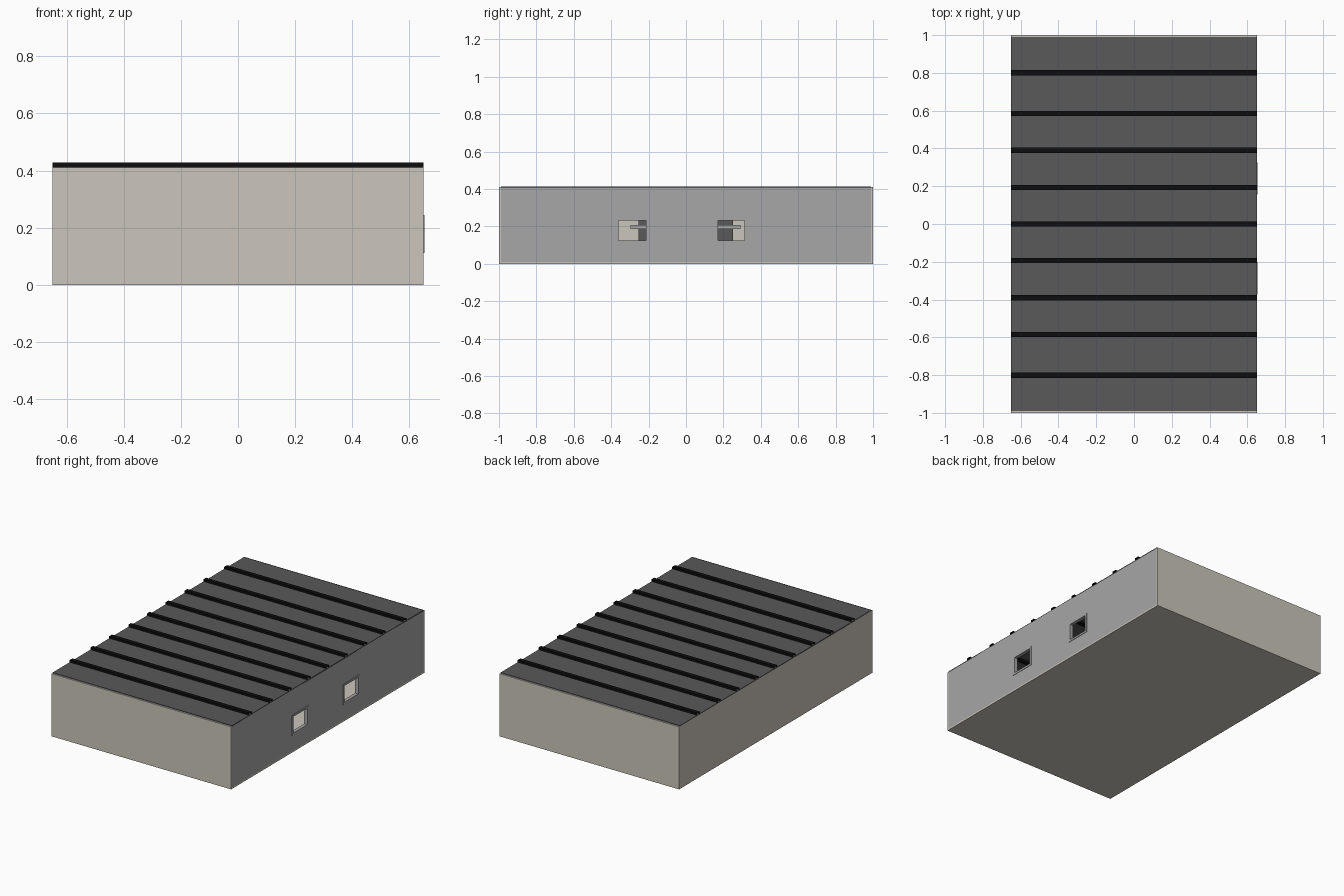
import bpy, bmesh

if "Cube" in bpy.data.objects:
    bpy.data.objects.remove(bpy.data.objects["Cube"])


def material(name, rgb):
    m = bpy.data.materials.new(name)
    m.diffuse_color = (*rgb, 1)
    m.use_nodes = True
    m.node_tree.nodes["Principled BSDF"].inputs["Base Color"].default_value = m.diffuse_color
    return m


BEIGE = material("beige plaster", (0.60, 0.565, 0.495))
GREY = material("grey wall", (0.385, 0.385, 0.385))
DARK = material("dark grey", (0.10, 0.10, 0.10))
BLACK = material("black beam", (0.004, 0.004, 0.004))
W, L, H, T = 0.65, 1.0, 0.41, 0.01


def finish(name, bm, mat):
    bmesh.ops.recalc_face_normals(bm, faces=bm.faces)
    me = bpy.data.meshes.new(name)
    bm.to_mesh(me)
    bm.free()
    me.materials.append(mat)
    ob = bpy.data.objects.new(name, me)
    bpy.context.collection.objects.link(ob)
    return ob


def add_box(bm, x, y, z):
    vs = bmesh.ops.create_cube(bm, size=1)["verts"]
    for v in vs:
        for i, (a, b) in enumerate((x, y, z)):
            v.co[i] = a + (v.co[i] + 0.5) * (b - a)
    return vs


def box(name, x, y, z, mat):
    bm = bmesh.new()
    add_box(bm, x, y, z)
    return finish(name, bm, mat)


# Room shell
box("floor", (-W, W), (-L, L), (0, T), BEIGE)
box("front_wall", (-W, W), (-L, -L + T), (T, H), BEIGE)
box("back_wall", (-W, W), (L - T, L), (T, H), BEIGE)
box("left_wall", (-W, -W + T), (-L + T, L - T), (T, H), BEIGE)
box("roof", (-W, W), (-L + T, L - T), (H - 0.004, H + 0.004), DARK)

# Right wall: a grid with two window openings, then thickened
windows = [(-0.36, -0.215), (0.17, 0.312)]
z0, z1 = 0.125, 0.232
ys = [-L + T, *windows[0], *windows[1], L - T]
zs = [T, z0, z1, H]
bm = bmesh.new()
for i in range(5):
    for j in range(3):
        if j == 1 and i in (1, 3):
            continue
        q = [(ys[i], zs[j]), (ys[i + 1], zs[j]), (ys[i + 1], zs[j + 1]), (ys[i], zs[j + 1])]
        bm.faces.new([bm.verts.new((W - T, y, z)) for y, z in q])
bmesh.ops.remove_doubles(bm, verts=bm.verts, dist=1e-5)
new = bmesh.ops.extrude_face_region(bm, geom=bm.faces[:])["geom"]
bmesh.ops.translate(bm, vec=(T, 0, 0), verts=[g for g in new if isinstance(g, bmesh.types.BMVert)])
finish("right_wall", bm, GREY)

# Window frames standing slightly proud of the wall
b = 0.013
for n, (a, c) in enumerate(windows):
    bm = bmesh.new()
    x = (W - 0.02, W + 0.003)
    for z in ((z0 - b, z0), (z1, z1 + b)):
        add_box(bm, x, (a - b, c + b), z)
    for y in ((a - b, a), (c, c + b)):
        add_box(bm, x, y, (z0, z1))
    finish(f"window_frame_{n + 1}", bm, GREY)

# Open-ended beams running across the roof
for n, y in enumerate((-0.8, -0.585, -0.39, -0.193, 0, 0.193, 0.39, 0.585, 0.8)):
    bm = bmesh.new()
    add_box(bm, (-W, W), (y - 0.014, y + 0.014), (0.393, 0.428))
    ends = [f for f in bm.faces if abs(f.normal.x) > 0.9]
    bmesh.ops.delete(bm, geom=ends, context="FACES_ONLY")
    finish(f"beam_{n + 1}", bm, BLACK)

# Fireplace on the inside of the left wall
box("chimney_breast", (-W + T, -0.575), (-0.255, 0.25), (T, 0.405), DARK)
box("hearth", (-0.575, -0.43), (-0.25, 0.22), (T, 0.02), DARK)
box("mantel", (-W + T, -0.55), (-0.297, 0.292), (0.187, 0.207), GREY)

# Pictures and shelves on the inside of the walls
box("front_picture", (-0.28, -0.11), (-L + T, -L + 0.016), (0.13, 0.265), DARK)
box("back_picture", (-0.12, 0.11), (L - 0.016, L - T), (0.135, 0.27), DARK)
for n, z in enumerate((0.15, 0.26)):
    box(f"shelf_{n + 1}", (0.15, 0.32), (-L + T, -L + 0.06), (z - 0.004, z + 0.004), DARK)
for n, y in enumerate((-0.85, -0.62, 0.48, 0.71)):
    box(f"side_picture_{n + 1}", (W - 0.016, W - T), (y, y + 0.11), (0.08, 0.27), DARK)
